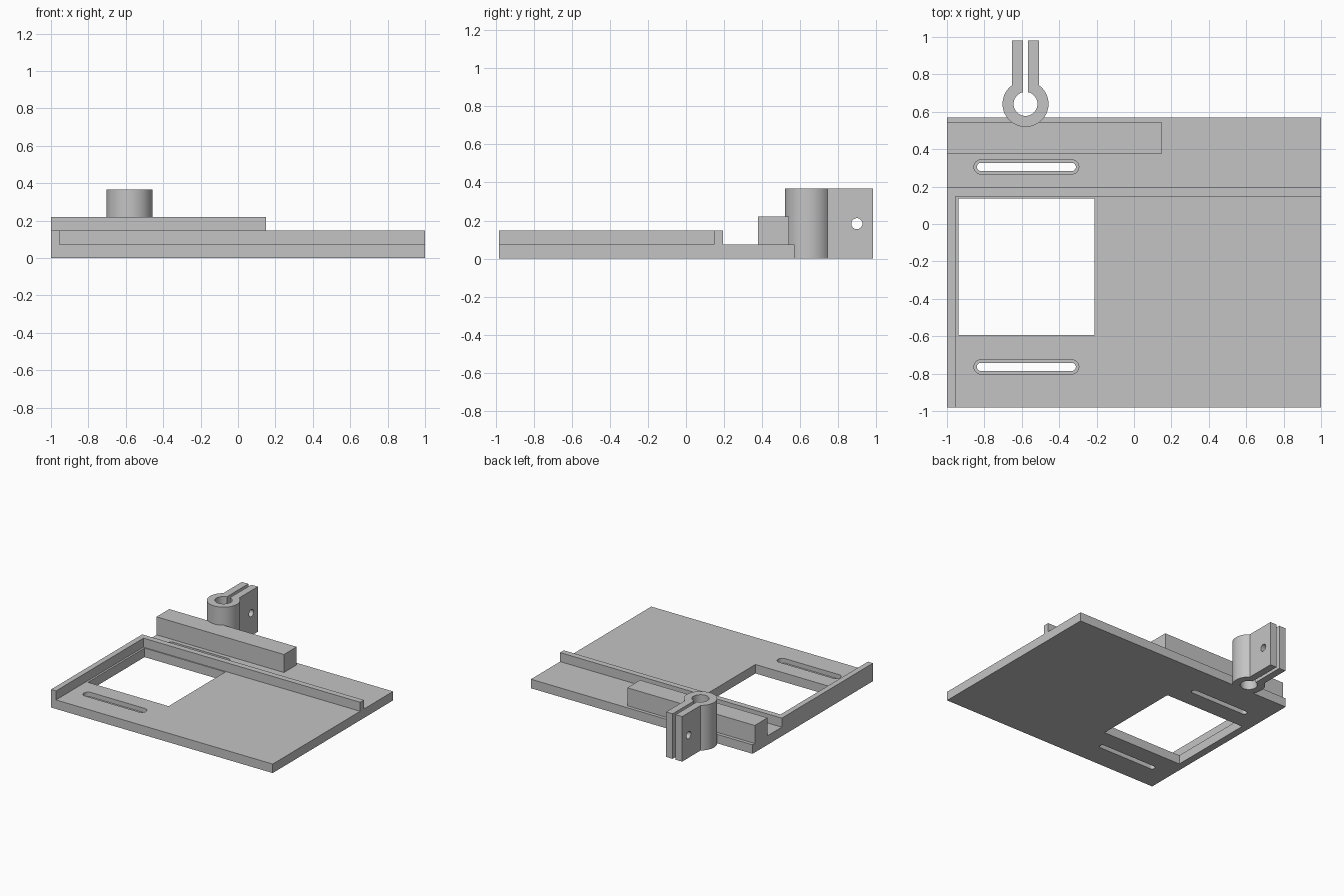
import bpy, bmesh
from math import pi, sin, cos, asin, radians

old = bpy.data.objects.get("Cube")
if old:
    bpy.data.objects.remove(old, do_unlink=True)

grey = bpy.data.materials.new("plain grey")
grey.use_nodes = True
colour = (0.55, 0.55, 0.55, 1)
grey.diffuse_color = colour
grey.node_tree.nodes["Principled BSDF"].inputs["Base Color"].default_value = colour

STEP = 0.0735                     # every height is a multiple of this
BACK, FRONT = 0.57, -0.981


def prism(name, outline, z0, z1):
    """Extrude a closed xy outline from z0 to z1."""
    bm = bmesh.new()
    face = bm.faces.new([bm.verts.new((x, y, z0)) for x, y in outline])
    up = bmesh.ops.extrude_face_region(bm, geom=[face])["geom"]
    bmesh.ops.translate(bm, vec=(0, 0, z1 - z0),
                        verts=[v for v in up if isinstance(v, bmesh.types.BMVert)])
    bmesh.ops.recalc_face_normals(bm, faces=bm.faces)
    mesh = bpy.data.meshes.new(name)
    bm.to_mesh(mesh)
    bm.free()
    mesh.materials.append(grey)
    ob = bpy.data.objects.new(name, mesh)
    bpy.context.collection.objects.link(ob)
    return ob


def rect(x0, x1, y0, y1):
    return [(x0, y0), (x1, y0), (x1, y1), (x0, y1)]


def arc(cx, cy, r, a0, a1, n):
    return [(cx + r * cos(a0 + (a1 - a0) * i / n), cy + r * sin(a0 + (a1 - a0) * i / n))
            for i in range(n + 1)]


def slot(x0, x1, y, r):
    """Outline with rounded ends."""
    return (arc(x1 - r, y, r, -pi / 2, pi / 2, 16)
            + arc(x0 + r, y, r, pi / 2, 3 * pi / 2, 16))


def cut(ob, cutter):
    cutter.hide_render = True
    mod = ob.modifiers.new("cut", 'BOOLEAN')
    mod.operation = 'DIFFERENCE'
    mod.solver = 'EXACT'
    mod.object = cutter
    bpy.context.view_layer.objects.active = ob
    bpy.ops.object.modifier_apply(modifier=mod.name)
    bpy.data.objects.remove(cutter, do_unlink=True)


def smooth(ob):
    bpy.ops.object.select_all(action='DESELECT')
    ob.select_set(True)
    bpy.context.view_layer.objects.active = ob
    bpy.ops.object.shade_smooth_by_angle(angle=radians(30))


# Base plate with a square window and two stepped slots
plate = prism("base_plate", rect(-1, 1, FRONT, BACK), 0, STEP)
cut(plate, prism("window_cutter", rect(-0.939, -0.211, -0.593, 0.137), -0.1, 0.3))
for y in (0.305, -0.764):
    cut(plate, prism("slot_step_cutter", slot(-0.856, -0.295, y, 0.038), STEP / 2, 0.3))
    cut(plate, prism("slot_cutter", slot(-0.84, -0.311, y, 0.022), -0.1, 0.3))
smooth(plate)

# L-shaped raised fence along the right side and the back
prism("fence", [(-1, FRONT), (-0.955, FRONT), (-0.955, 0.146), (1, 0.146),
                (1, 0.194), (-1, 0.194)], STEP, 2 * STEP)

# Long block behind the fence
prism("back_block", rect(-1, 0.15, 0.378, 0.542), STEP, 3 * STEP)

# Split clamp: a ring with two parallel ears
CX, CY, R, BORE, EAR, GAP, TIP = -0.58, 0.642, 0.123, 0.064, 0.072, 0.0135, 0.981
outer, inner = asin(EAR / R), asin(GAP / BORE)
outline = ([(CX + GAP, TIP), (CX + EAR, TIP)]
           + arc(CX, CY, R, pi / 2 - outer, -3 * pi / 2 + outer, 48)
           + [(CX - EAR, TIP), (CX - GAP, TIP)]
           + arc(CX, CY, BORE, -3 * pi / 2 + inner, pi / 2 - inner, 40))
clamp = prism("rod_clamp", outline, 0, 5 * STEP)

# Bolt hole across both ears
bpy.ops.mesh.primitive_cylinder_add(vertices=32, radius=0.029, depth=0.4,
                                    location=(CX, 0.897, 2.5 * STEP),
                                    rotation=(0, pi / 2, 0))
bolt = bpy.context.object
bolt.name = "bolt_hole_cutter"
bolt.data.materials.append(grey)
cut(clamp, bolt)
smooth(clamp)
